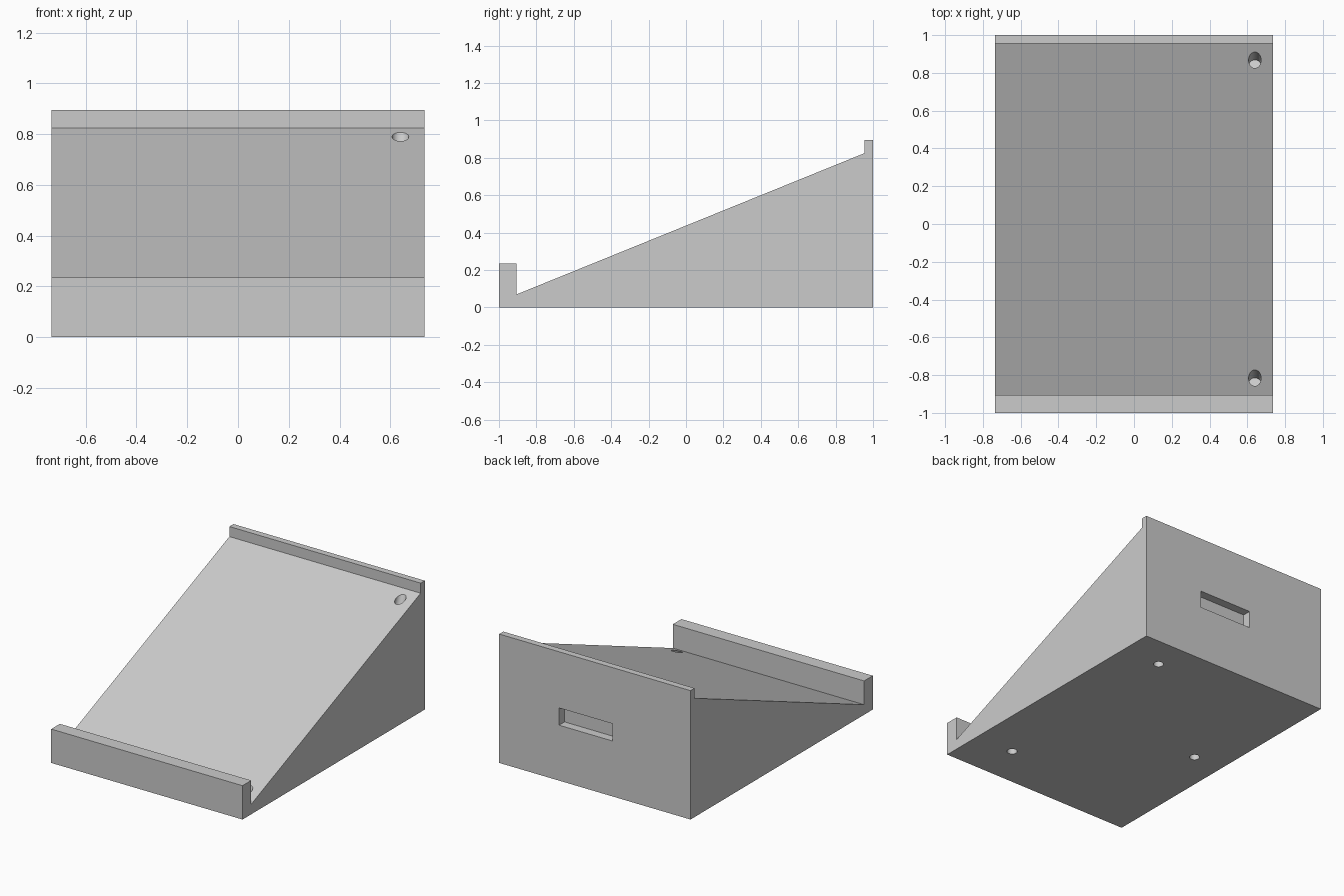
import bpy
import bmesh
from math import atan2
from mathutils import Matrix, Vector

default = bpy.data.objects.get("Cube")
if default:
    bpy.data.objects.remove(default, do_unlink=True)

# Single plain grey
GREY = (0.6, 0.6, 0.6, 1.0)
grey = bpy.data.materials.new("light grey")
grey.use_nodes = True
grey.diffuse_color = GREY
grey.node_tree.nodes["Principled BSDF"].inputs["Base Color"].default_value = GREY

HALF_WIDTH = 0.735
FOOT = Vector((-0.905, 0.07))    # lower end of the slope (y, z)
HEAD = Vector((0.955, 0.825))    # upper end of the slope
slope = (HEAD.y - FOOT.y) / (HEAD.x - FOOT.x)
tilt = atan2(slope, 1)
HOLE_RADIUS = 0.033
HOLE_DEPTH = 0.08


def make_object(name, bm):
    bmesh.ops.recalc_face_normals(bm, faces=bm.faces)
    mesh = bpy.data.meshes.new(name)
    bm.to_mesh(mesh)
    bm.free()
    mesh.materials.append(grey)
    obj = bpy.data.objects.new(name, mesh)
    bpy.context.collection.objects.link(obj)
    return obj


def cylinder_cutter(name, centre, angle, depth):
    """Cylinder reaching the given depth on both sides of the surface point."""
    bm = bmesh.new()
    bmesh.ops.create_cone(
        bm, cap_ends=True, segments=48, radius1=HOLE_RADIUS, radius2=HOLE_RADIUS,
        depth=2 * depth,
        matrix=Matrix.Translation(centre) @ Matrix.Rotation(angle, 4, "X"))
    return make_object(name, bm)


def box_cutter(name, low, high):
    bm = bmesh.new()
    low, high = Vector(low), Vector(high)
    bmesh.ops.create_cube(
        bm, size=1,
        matrix=Matrix.Translation((low + high) / 2) @ Matrix.Diagonal((*(high - low), 1)))
    return make_object(name, bm)


# Wedge body with front and rear lips, extruded from its side profile
profile = [(-1, 0), (1, 0), (1, 0.895), (HEAD.x, 0.895), HEAD,
           FOOT, (FOOT.x, 0.235), (-1, 0.235)]
bm = bmesh.new()
side = bm.faces.new([bm.verts.new((-HALF_WIDTH, y, z)) for y, z in profile])
extruded = bmesh.ops.extrude_face_region(bm, geom=[side], use_keep_orig=True)
bmesh.ops.translate(
    bm, vec=(2 * HALF_WIDTH, 0, 0),
    verts=[v for v in extruded["geom"] if isinstance(v, bmesh.types.BMVert)])
stand = make_object("sloped_stand", bm)

# Slanted blind holes in the slope
cutters = []
for y in (0.868, -0.815):
    z = FOOT.y + (y - FOOT.x) * slope
    cutters.append(cylinder_cutter("slope_hole_cutter", (0.64, y, z), -tilt, HOLE_DEPTH))

# Upright blind holes in the underside
for x, y in ((0.44, 0.77), (0.44, -0.70), (-0.51, 0)):
    cutters.append(cylinder_cutter("base_hole_cutter", (x, y, 0), 0, HOLE_DEPTH))

# Shallow rectangular slot in the back
cutters.append(box_cutter("back_slot_cutter", (-0.135, 0.94, 0.385), (0.275, 1.1, 0.505)))

bpy.context.view_layer.objects.active = stand
for cutter in cutters:
    cutter.hide_render = True
    cut = stand.modifiers.new("cut", "BOOLEAN")
    cut.operation = "DIFFERENCE"
    cut.solver = "EXACT"
    cut.object = cutter
    bpy.ops.object.modifier_apply(modifier=cut.name)
for cutter in cutters:
    bpy.data.objects.remove(cutter, do_unlink=True)

# Smooth hole walls, sharp edges elsewhere
bpy.ops.object.select_all(action="DESELECT")
stand.select_set(True)
bpy.ops.object.shade_smooth_by_angle()
